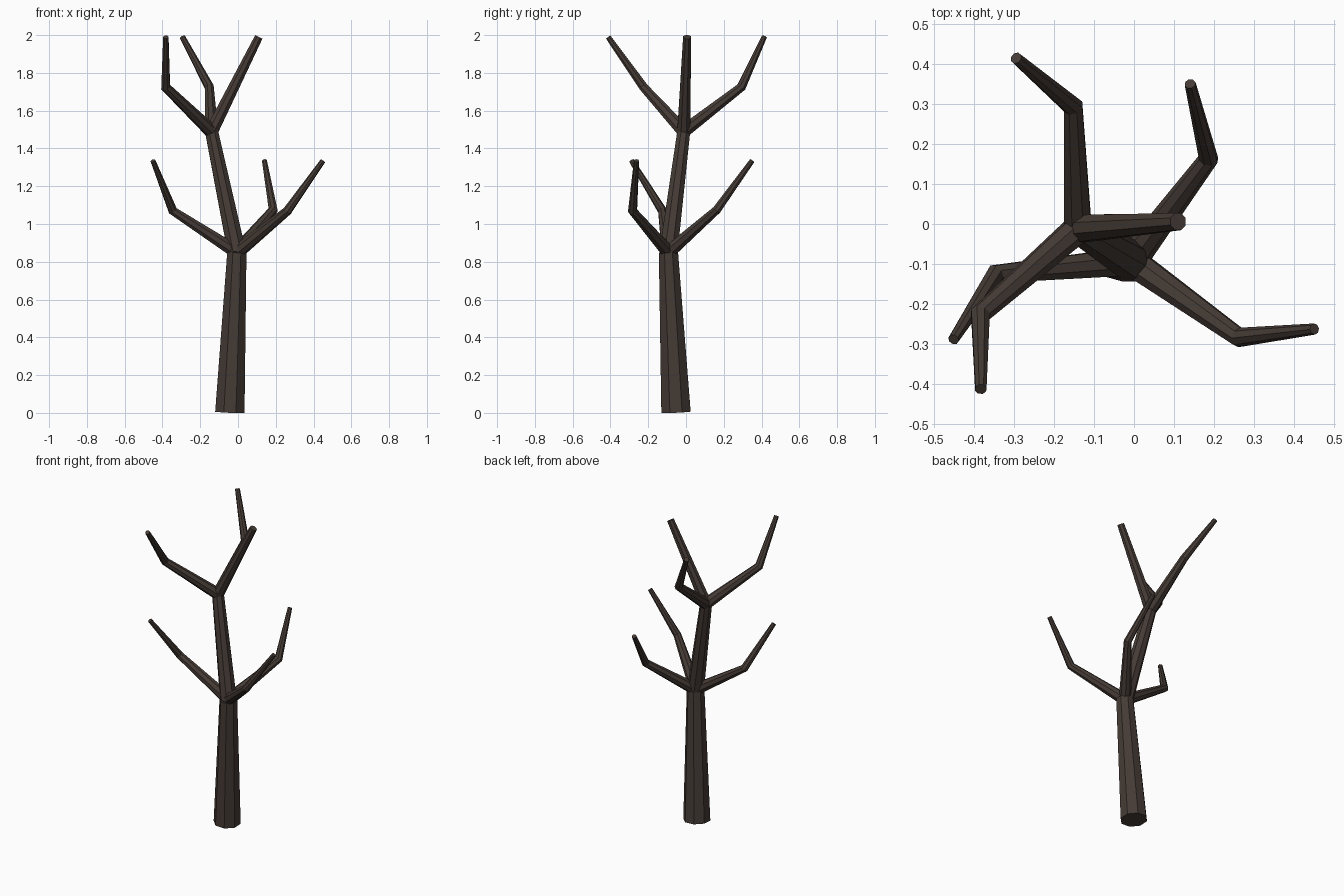
import bpy, bmesh, math
from mathutils import Vector

if "Cube" in bpy.data.objects:
    bpy.data.objects.remove(bpy.data.objects["Cube"], do_unlink=True)

SIDES = 8

# Single bark colour
bark = bpy.data.materials.new("dark_bark")
bark.use_nodes = True
color = (0.06, 0.044, 0.036, 1)
bark.diffuse_color = color
bsdf = bark.node_tree.nodes["Principled BSDF"]
bsdf.inputs["Base Color"].default_value = color
bsdf.inputs["Roughness"].default_value = 0.9


def limb(name, points, radii):
    """Tapered faceted tube along a path, with mitred elbows and capped ends."""
    pts = [Vector(p) for p in points]
    dirs = [(b - a).normalized() for a, b in zip(pts, pts[1:])]
    bm = bmesh.new()
    rings = []
    side = Vector((1, 0, 0)) if abs(dirs[0].x) < 0.7 else Vector((0, 1, 0))
    for i, (p, r) in enumerate(zip(pts, radii)):
        d_in = dirs[max(i - 1, 0)]
        d_out = dirs[min(i, len(dirs) - 1)]
        normal = (d_in + d_out).normalized()
        u = (side - d_in * side.dot(d_in)).normalized()
        v = d_in.cross(u)
        ring = []
        for k in range(SIDES):
            a = 2 * math.pi * (k + 0.5) / SIDES
            off = (u * math.cos(a) + v * math.sin(a)) * r
            off -= d_in * (off.dot(normal) / d_in.dot(normal))
            ring.append(bm.verts.new(p + off))
        rings.append(ring)
        side = u
    for low, high in zip(rings, rings[1:]):
        for k in range(SIDES):
            n = (k + 1) % SIDES
            bm.faces.new((low[k], low[n], high[n], high[k]))
    bm.faces.new(rings[0][::-1])
    bm.faces.new(rings[-1])
    bmesh.ops.recalc_face_normals(bm, faces=bm.faces)
    mesh = bpy.data.meshes.new(name)
    bm.to_mesh(mesh)
    bm.free()
    mesh.materials.append(bark)
    obj = bpy.data.objects.new(name, mesh)
    bpy.context.collection.objects.link(obj)
    return obj


root = (-0.043, -0.053, 0.004)
fork = (-0.006, -0.093, 0.85)
crown = (-0.14, -0.012, 1.49)

# Trunk in two lengths
limb("lower_trunk", [root, fork], [0.084, 0.055])
limb("upper_trunk", [fork, crown], [0.052, 0.037])

# Lower branches, each with one elbow
lower = {
    "lower_right_branch": [(-0.345, -0.125, 1.07), (-0.45, -0.288, 1.335)],
    "lower_left_branch": [(0.262, -0.283, 1.07), (0.45, -0.262, 1.335)],
    "lower_back_branch": [(0.186, 0.163, 1.075), (0.14, 0.35, 1.335)],
}
for name, path in lower.items():
    limb(name, [fork] + path, [0.038, 0.024, 0.014])

# Crown branches
upper = {
    "upper_front_branch": [(-0.383, -0.225, 1.725), (-0.382, -0.412, 1.99)],
    "upper_back_branch": [(-0.152, 0.293, 1.725), (-0.294, 0.414, 1.99)],
}
for name, path in upper.items():
    limb(name, [crown] + path, [0.037, 0.025, 0.015])
limb("upper_left_branch", [crown, (0.11, 0.006, 1.99)], [0.037, 0.023])
